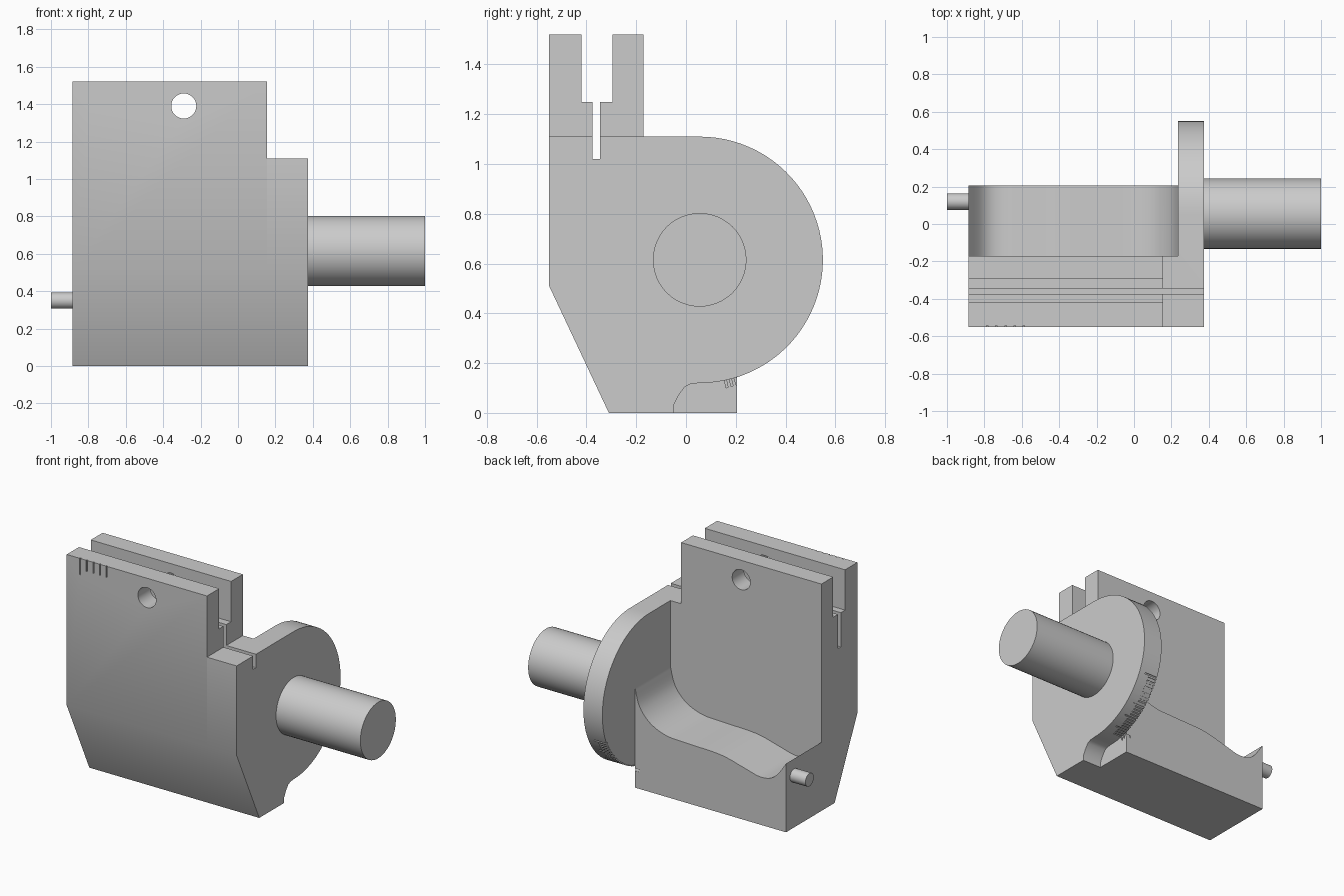
import bpy, bmesh, math
from mathutils import Vector, Matrix

if "Cube" in bpy.data.objects:
    bpy.data.objects.remove(bpy.data.objects["Cube"], do_unlink=True)


def finish(name, bm):
    bmesh.ops.recalc_face_normals(bm, faces=bm.faces)
    mesh = bpy.data.meshes.new(name)
    bm.to_mesh(mesh)
    bm.free()
    obj = bpy.data.objects.new(name, mesh)
    bpy.context.collection.objects.link(obj)
    return obj


def prism(name, profile, axis, start, end):
    """Extrude a (y, z) profile along x, or an (x, z) profile along y."""
    bm = bmesh.new()
    place = (lambda a, b: (start, a, b)) if axis == "x" else (lambda a, b: (a, start, b))
    face = bm.faces.new([bm.verts.new(place(a, b)) for a, b in profile])
    moved = bmesh.ops.extrude_face_region(bm, geom=[face])["geom"]
    step = Vector((end - start, 0, 0)) if axis == "x" else Vector((0, end - start, 0))
    bmesh.ops.translate(bm, vec=step, verts=[v for v in moved if isinstance(v, bmesh.types.BMVert)])
    return finish(name, bm)


def box(name, x, y, z):
    return prism(name, [(y[0], z[0]), (y[1], z[0]), (y[1], z[1]), (y[0], z[1])], "x", *x)


def rod(name, centre, radius, length, axis, sides=48):
    bm = bmesh.new()
    turn = Matrix.Rotation(math.pi / 2, 4, "Y" if axis == "x" else "X")
    bmesh.ops.create_cone(bm, cap_ends=True, segments=sides, radius1=radius, radius2=radius,
                          depth=length, matrix=Matrix.Translation(centre) @ turn)
    return finish(name, bm)


def combine(target, other, operation):
    mod = target.modifiers.new("join", "BOOLEAN")
    mod.operation, mod.solver, mod.object = operation, "EXACT", other
    bpy.context.view_layer.objects.active = target
    bpy.ops.object.modifier_apply(modifier=mod.name)
    bpy.data.objects.remove(other, do_unlink=True)


def smooth(obj):
    bpy.ops.object.select_all(action="DESELECT")
    obj.select_set(True)
    bpy.context.view_layer.objects.active = obj
    bpy.ops.object.shade_smooth_by_angle(angle=math.radians(30))


def smooth_path(points, steps=5):
    """Catmull-Rom curve through the points."""
    pts = [points[0]] + points + [points[-1]]
    out = []
    for i in range(1, len(pts) - 2):
        a, b, c, d = (Vector(p) for p in pts[i - 1:i + 3])
        for s in range(steps):
            t = s / steps
            out.append((b * 2 + (c - a) * t + (a * 2 - b * 5 + c * 4 - d) * t**2
                        + (b * 3 - a - c * 3 + d) * t**3) / 2)
    return [tuple(p) for p in out] + [points[-1]]


FRONT, BACK, TOP, STEP, CHIN = -0.55, -0.17, 1.52, 1.11, 0.51
LEFT, RIGHT, INNER, END = 0.375, -0.885, 0.235, 0.155
CY, CZ, R = 0.055, 0.615, 0.495

# Upright wall with a sloped chin, and its lower shoulder
chin = [(FRONT, CHIN), (-0.31, 0), (BACK, 0)]
body = prism("body", chin + [(BACK, TOP), (FRONT, TOP)], "x", RIGHT, END)
combine(body, prism("shoulder", chin + [(BACK, STEP), (FRONT, STEP)], "x", END, INNER), "UNION")

# Round flange running into the chin
arc = [(CY + R * math.cos(math.radians(a)), CZ + R * math.sin(math.radians(a)))
       for a in range(-90, 91, 4)]
fillet = [(-0.05, 0), (-0.05, 0.03), (-0.03, 0.07), (-0.005, 0.105), (0.02, 0.117)]
flange = chin[:2] + fillet + arc + [(FRONT, STEP)]
combine(body, prism("flange", flange, "x", INNER, LEFT), "UNION")

# Rear shelf with a wavy top
wave = smooth_path([(INNER, 0.67), (0.2, 0.55), (0.12, 0.46), (0, 0.41), (-0.15, 0.4),
                    (-0.4, 0.39), (-0.57, 0.35), (-0.7, 0.32), (-0.8, 0.35), (RIGHT, 0.46)])
combine(body, prism("shelf", [(RIGHT, 0), (INNER, 0)] + wave, "y", BACK, 0.205), "UNION")

# Stepped slot along the top and the cross hole
cuts = [box("wide_slot", (-1, END + 0.1), (-0.42, -0.295), (1.25, 1.6)),
        box("narrow_slot", (-1, 0.5), (-0.375, -0.345), (1.02, 1.6)),
        rod("cross_hole", (-0.29, -0.35, 1.39), 0.067, 0.7, "y", 32)]

# Scale grooves on the front face
for i in range(5):
    x = -0.785 + i * 0.049
    depth = 0.11 if i == 0 else 0.075
    cuts.append(box("front_groove", (x - 0.004, x + 0.004), (-0.6, FRONT + 0.008), (TOP - depth, 1.6)))

# Scale grooves around the lower flange rim
for i in range(24):
    groove = box("rim_groove", (0.2, 0.33 if i % 5 == 0 else 0.3), (R - 0.008, R + 0.03), (-0.004, 0.004))
    groove.data.transform(Matrix.Translation((0, CY, CZ))
                          @ Matrix.Rotation(math.radians(-25 - i * 2.3), 4, "X"))
    cuts.append(groove)
for cutter in cuts:
    combine(body, cutter, "DIFFERENCE")
smooth(body)

# Main shaft and small pin
smooth(rod("shaft", ((LEFT + 1) / 2, CY, CZ), 0.188, 1 - LEFT, "x"))
smooth(rod("pin", ((RIGHT - 1) / 2, 0.12, 0.35), 0.044, 1 + RIGHT, "x", 24))
